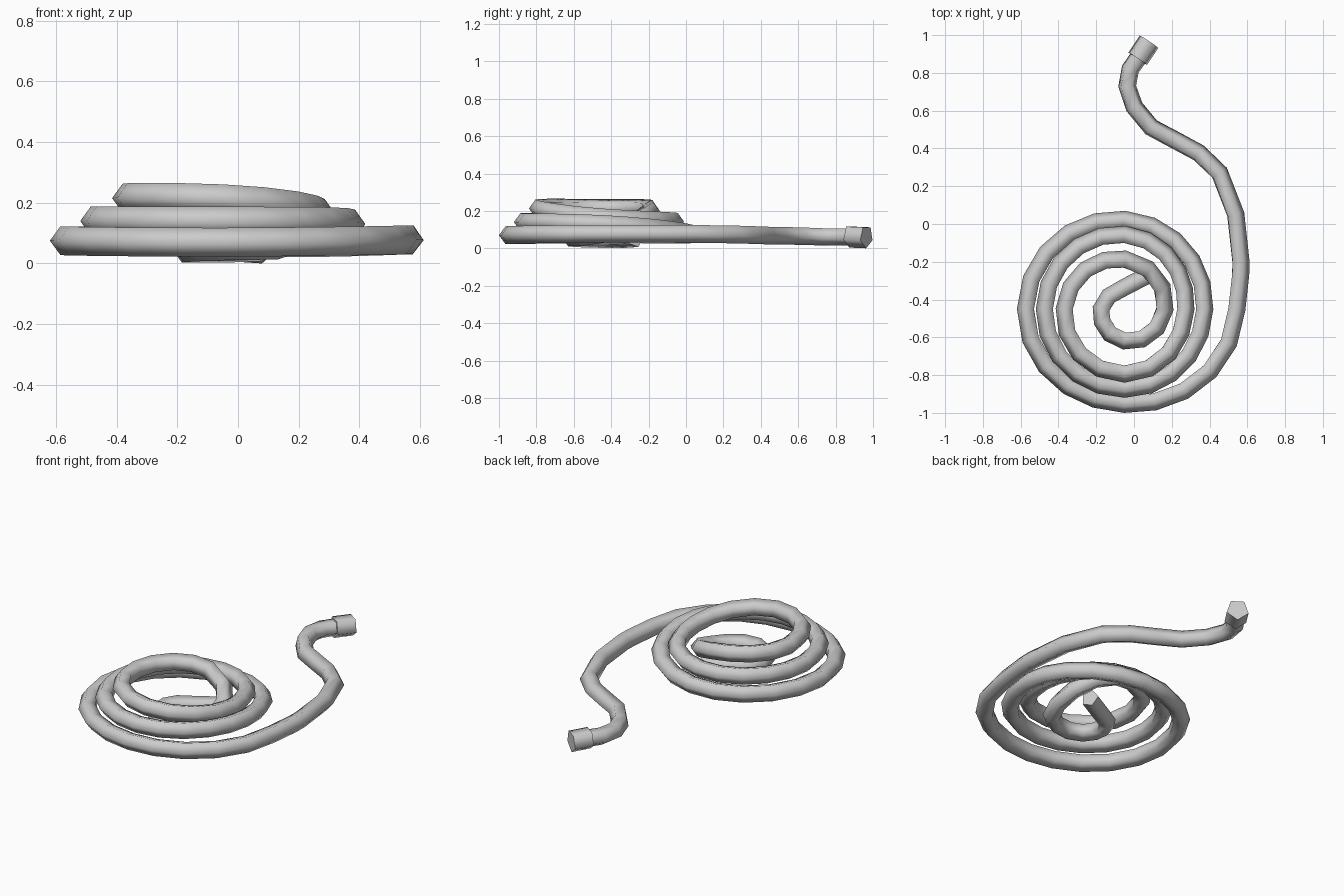
import bpy, bmesh, math
from mathutils import Vector

if "Cube" in bpy.data.objects:
    bpy.data.objects.remove(bpy.data.objects["Cube"])

SIDES = 5


def sweep(name, path, radius, roll):
    """Sweep a five-sided section along a path; roll(i) turns the section."""
    path = [Vector(p) for p in path]
    bm = bmesh.new()
    rings = []
    for i, p in enumerate(path):
        a = path[max(i - 1, 0)]
        b = path[min(i + 1, len(path) - 1)]
        if 0 < i < len(path) - 1:
            t = (p - a).normalized() + (b - p).normalized()
        else:
            t = b - a
        t.normalize()
        side = Vector((-t.y, t.x, 0)).normalized()
        up = t.cross(side)
        ring = []
        for k in range(SIDES):
            ang = roll(i) + math.tau * k / SIDES
            ring.append(bm.verts.new(p + radius * (math.cos(ang) * side + math.sin(ang) * up)))
        rings.append(ring)
    for r0, r1 in zip(rings, rings[1:]):
        for k in range(SIDES):
            n = (k + 1) % SIDES
            bm.faces.new((r0[k], r0[n], r1[n], r1[k]))
    bm.faces.new(rings[0])
    bm.faces.new(rings[-1])
    bmesh.ops.recalc_face_normals(bm, faces=bm.faces)
    me = bpy.data.meshes.new(name)
    bm.to_mesh(me)
    bm.free()
    ob = bpy.data.objects.new(name, me)
    bpy.context.collection.objects.link(ob)
    return ob


def spline(p0, p1, p2, p3, t):
    return 0.5 * (2 * p1 + (p2 - p0) * t + (2 * p0 - 5 * p1 + 4 * p2 - p3) * t ** 2
                  + (3 * p1 - p0 - 3 * p2 + p3) * t ** 3)


# Loose end leading from the connector down to the coil
lead = [(0.03, 0.89, 0.065), (-0.02, 0.82, 0.065), (-0.037, 0.73, 0.065), (0.0, 0.62, 0.068),
        (0.09, 0.51, 0.07), (0.22, 0.44, 0.07), (0.34, 0.375, 0.072), (0.45, 0.27, 0.075),
        (0.535, 0.05, 0.078), (0.562, -0.20, 0.078), (0.56, -0.27, 0.078)]

# Coil: radius and height at each clockwise quarter turn, from the right side
keys = [(0.59, 0.078), (0.50, 0.070), (0.52, 0.075), (0.47, 0.078),
        (0.42, 0.130), (0.42, 0.140), (0.42, 0.140), (0.39, 0.142),
        (0.32, 0.165), (0.34, 0.213), (0.315, 0.215), (0.26, 0.200),
        (0.21, 0.075), (0.165, 0.058), (0.12, 0.050)]
coil = []
last = len(keys) - 1
for q in range(last):
    ctrl = [Vector(keys[min(max(j, 0), last)]) for j in range(q - 1, q + 3)]
    steps = 5 if q < 8 else 4 if q < 11 else 3
    for s in range(steps):
        r, z = spline(*ctrl, s / steps)
        a = -(q + s / steps) * math.pi / 2
        coil.append((-0.05 + r * math.cos(a), -0.45 + r * math.sin(a), z))

# Inner end tucked under the coil
tail = [(-0.17, -0.45, 0.05), (-0.13, -0.385, 0.05), (-0.04, -0.335, 0.05), (0.085, -0.27, 0.055)]

twist = math.radians(18)
hose = sweep("hose", lead + coil + tail, 0.05, lambda i: -twist * max(0, 1 - i / 10))

# End connector
connector = sweep("connector", [(0.08, 0.965, 0.062), (0.02, 0.875, 0.066)], 0.062, lambda i: -twist)

# Smooth hose, crisp cap edges
for ob, angle in ((hose, 80), (connector, 80)):
    bpy.ops.object.select_all(action='DESELECT')
    ob.select_set(True)
    bpy.context.view_layer.objects.active = ob
    bpy.ops.object.shade_smooth_by_angle(angle=math.radians(angle))
